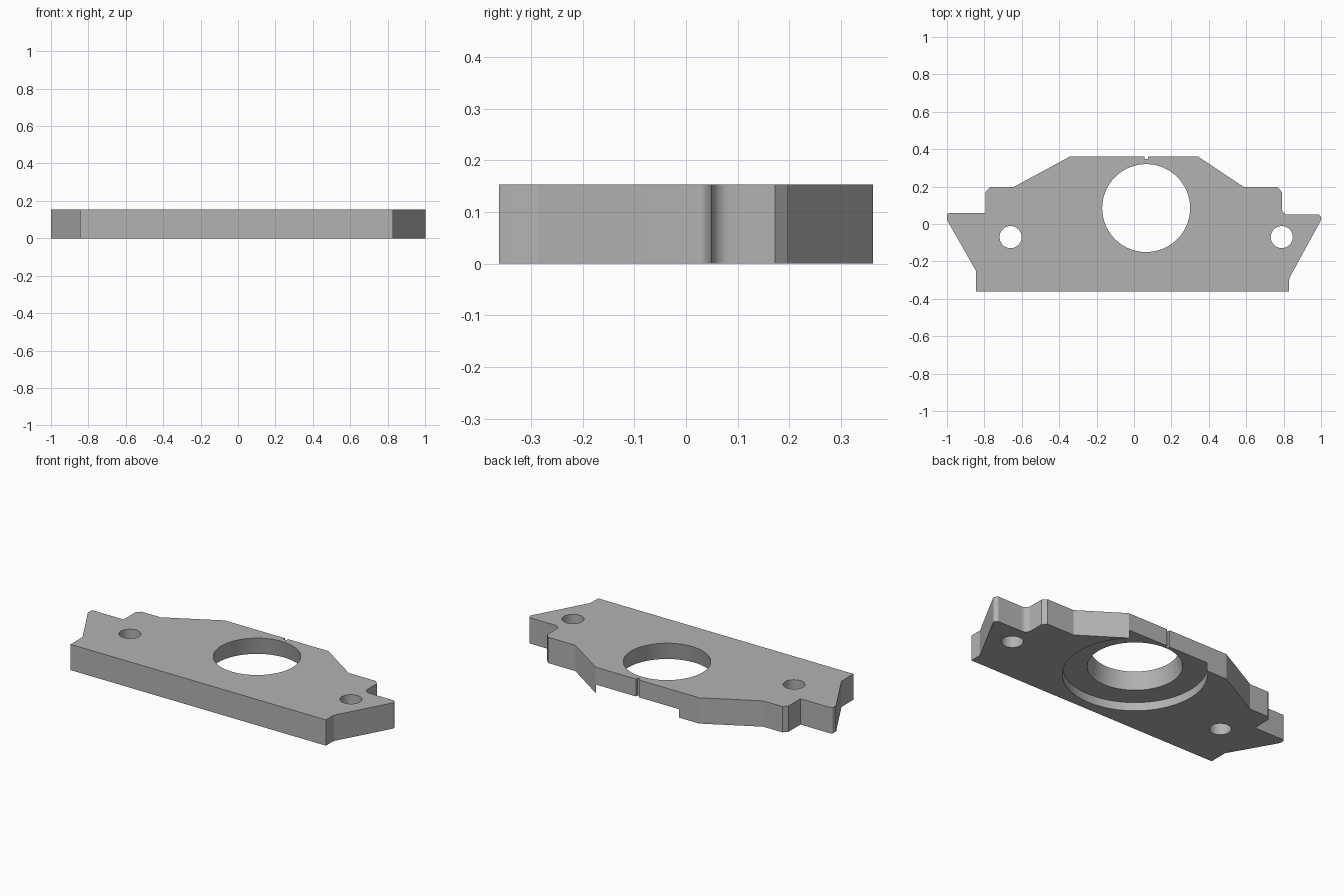
import bpy, bmesh, math
from mathutils import Vector

cube = bpy.data.objects.get("Cube")
if cube:
    bpy.data.objects.remove(cube, do_unlink=True)

THICK = 0.153
RECESS = 0.05
BORE = (0.065, 0.085)

steel = bpy.data.materials.new("plain_grey")
steel.use_nodes = True
grey = (0.45, 0.45, 0.45, 1)
steel.diffuse_color = grey
steel.node_tree.nodes["Principled BSDF"].inputs["Base Color"].default_value = grey


def rounded(corners, steps=6):
    """Turn (x, y, radius) corners into an outline with filleted corners."""
    out = []
    for i, (x, y, r) in enumerate(corners):
        p = Vector((x, y))
        if r == 0:
            out.append(p)
            continue
        a = (Vector(corners[i - 1][:2]) - p).normalized()
        b = (Vector(corners[(i + 1) % len(corners)][:2]) - p).normalized()
        half = a.angle(b) / 2
        centre = p + (a + b).normalized() * (r / math.sin(half))
        start = p + a * (r / math.tan(half)) - centre
        end = p + b * (r / math.tan(half)) - centre
        for k in range(steps + 1):
            t = k / steps
            out.append(centre + start.lerp(end, t).normalized() * r)
    return out


def new_object(name, bm):
    mesh = bpy.data.meshes.new(name)
    bmesh.ops.recalc_face_normals(bm, faces=bm.faces)
    bm.to_mesh(mesh)
    bm.free()
    obj = bpy.data.objects.new(name, mesh)
    bpy.context.collection.objects.link(obj)
    mesh.materials.append(steel)
    return obj


def cut_round(target, name, centre, r_low, r_high, z_low, z_high, sides):
    """Cut a straight or tapered round hole."""
    bm = bmesh.new()
    bmesh.ops.create_cone(bm, cap_ends=True, segments=sides, radius1=r_low,
                          radius2=r_high, depth=z_high - z_low)
    bmesh.ops.translate(bm, verts=bm.verts, vec=(*centre, (z_low + z_high) / 2))
    cutter = new_object(name, bm)
    cutter.hide_render = True
    cutter.hide_set(True)
    mod = target.modifiers.new(name, 'BOOLEAN')
    mod.operation = 'DIFFERENCE'
    mod.solver = 'EXACT'
    mod.object = cutter
    return cutter


# Plate outline, counter-clockwise, with small index notch in the back edge
outline = [
    (-0.845, -0.362, 0), (0.83, -0.362, 0), (0.83, -0.29, 0.03),
    (1.005, 0.03, 0.02), (0.99, 0.05, 0.01), (0.79, 0.05, 0.035),
    (0.79, 0.172, 0), (0.767, 0.197, 0), (0.588, 0.197, 0),
    (0.34, 0.362, 0),
    (0.075, 0.362, 0), (0.075, 0.347, 0), (0.055, 0.347, 0), (0.055, 0.362, 0),
    (-0.34, 0.362, 0), (-0.645, 0.197, 0), (-0.77, 0.197, 0),
    (-0.793, 0.172, 0), (-0.793, 0.06, 0),
    (-1.0, 0.06, 0.015), (-1.0, 0.022, 0), (-0.845, -0.25, 0),
]
bm = bmesh.new()
face = bm.faces.new([bm.verts.new((p.x, p.y, 0)) for p in rounded(outline)])
top = bmesh.ops.extrude_face_region(bm, geom=[face])["geom"]
bmesh.ops.translate(bm, vec=(0, 0, THICK),
                    verts=[v for v in top if isinstance(v, bmesh.types.BMVert)])
plate = new_object("mounting_plate", bm)

# Tapered main bore, wide recess underneath, two bolt holes
taper = (0.255 - 0.235) / (THICK - RECESS)
cutters = [
    cut_round(plate, "recess_cutter", BORE, 0.388, 0.388, -0.1, RECESS, 96),
    cut_round(plate, "bore_cutter", BORE, 0.255 + taper * 0.1, 0.235 - taper * 0.1,
              RECESS - 0.1, THICK + 0.1, 96),
]
for x in (-0.66, 0.79):
    cutters.append(cut_round(plate, "bolt_hole_cutter", (x, -0.07),
                             0.059, 0.059, -0.1, THICK + 0.1, 48))

# Bake the cuts, drop the cutters, smooth the curved walls
bpy.ops.object.select_all(action='DESELECT')
bpy.context.view_layer.objects.active = plate
plate.select_set(True)
for mod in list(plate.modifiers):
    bpy.ops.object.modifier_apply(modifier=mod.name)
for cutter in cutters:
    bpy.data.objects.remove(cutter, do_unlink=True)
bpy.ops.object.shade_smooth_by_angle(angle=math.radians(25))
